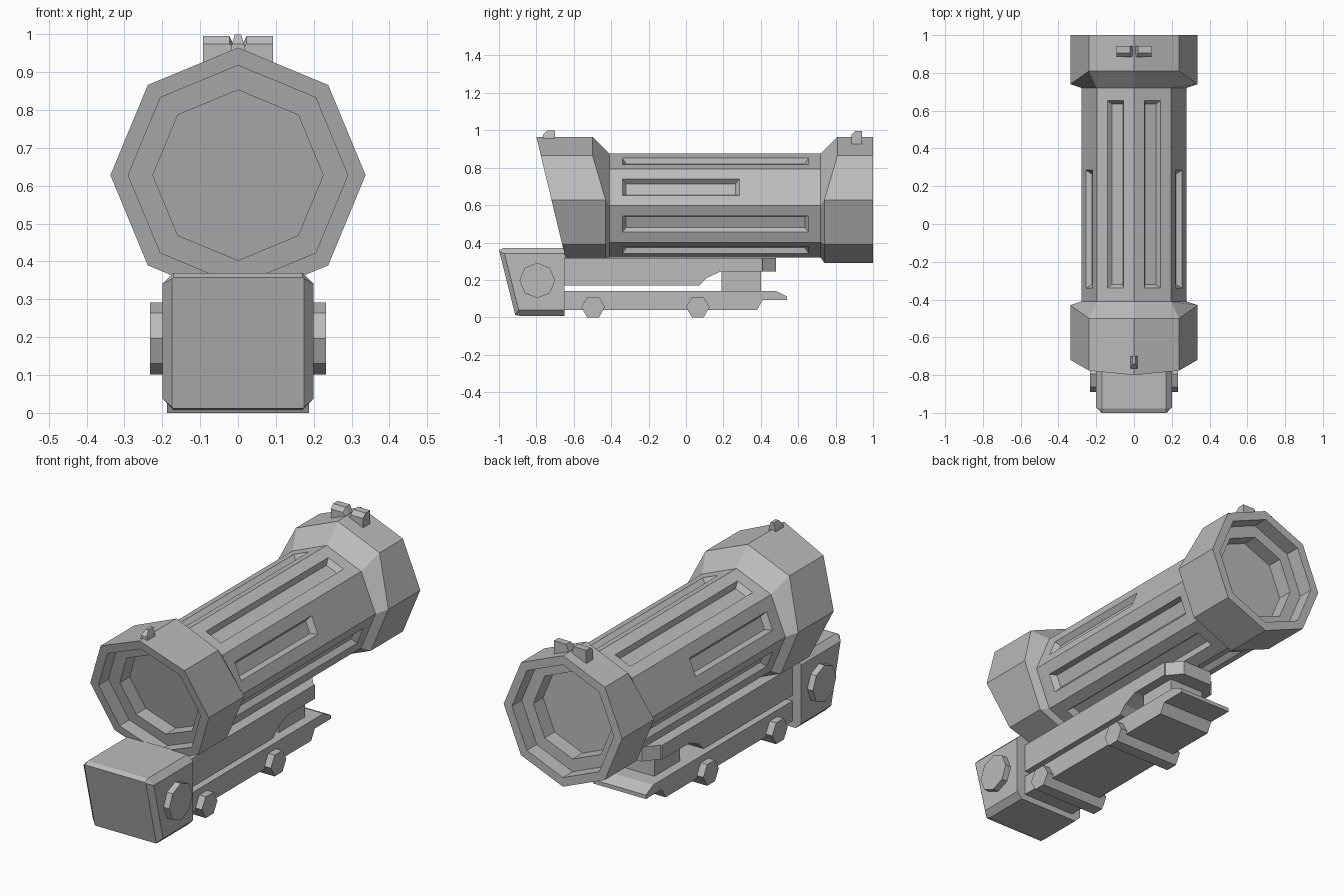
import bpy, bmesh
from math import sin, cos, pi
from mathutils import Vector

old = bpy.data.objects.get("Cube")
if old:
    bpy.data.objects.remove(old, do_unlink=True)

grey = bpy.data.materials.new("plain grey")
grey.use_nodes = True
COLOUR = (0.5, 0.5, 0.5, 1)
grey.diffuse_color = COLOUR
grey.node_tree.nodes["Principled BSDF"].inputs["Base Color"].default_value = COLOUR


def loft(bm, rings, start=True, end=True):
    """Skin a row of equal rings, with optional end caps."""
    rows = [[bm.verts.new(p) for p in ring] for ring in rings]
    n = len(rows[0])
    for a, b in zip(rows, rows[1:]):
        for i in range(n):
            j = (i + 1) % n
            bm.faces.new((a[i], a[j], b[j], b[i]))
    if start:
        bm.faces.new(rows[0])
    if end:
        bm.faces.new(rows[-1])


def finish(name, bm):
    bmesh.ops.remove_doubles(bm, verts=bm.verts, dist=0.0005)
    bmesh.ops.recalc_face_normals(bm, faces=bm.faces)
    mesh = bpy.data.meshes.new(name)
    bm.to_mesh(mesh)
    bm.free()
    mesh.materials.append(grey)
    obj = bpy.data.objects.new(name, mesh)
    bpy.context.scene.collection.objects.link(obj)
    return obj


def solid(name, rings):
    bm = bmesh.new()
    loft(bm, rings)
    return finish(name, bm)


def side_profile(name, points, sections):
    """Extrude a (y, z) outline through the x positions given."""
    return solid(name, [[(x, y, z) for y, z in points] for x in sections])


def polygon(n, r, y, z):
    return [(y + r * cos(2 * pi * k / n), z + r * sin(2 * pi * k / n)) for k in range(n)]


def octagon(r, zc, y_of_z):
    pts = [(r * cos(k * pi / 4), zc + r * sin(k * pi / 4)) for k in range(8)]
    return [Vector((x, y_of_z(z), z)) for x, z in pts]


# Tube: recessed ends, flared rings and a grooved middle
RING_Z, TUBE_Z = 0.628, 0.597
RING_R, TUBE_R, LIP_R, LENS_R = 0.337, 0.278, 0.29, 0.225


def slanted(depth):
    return lambda z: -0.8 + 0.24 * (0.965 - z) + depth


def flat(y):
    return lambda z: y


def stepped(high, low):
    return lambda z: high if z > 0.7 else low


def flared_end(bm, face, shoulder, neck_y):
    recess = [(LENS_R, 0.16), (LENS_R, 0.08), (LIP_R, 0.08), (LIP_R, 0), (RING_R, 0)]
    rings = [octagon(r, RING_Z, face(d)) for r, d in recess]
    rings.append(octagon(RING_R, RING_Z, shoulder))
    rings.append(octagon(TUBE_R, TUBE_Z, flat(neck_y)))
    loft(bm, rings, end=False)


FRONT, BACK = -0.41, 0.72
bm = bmesh.new()
flared_end(bm, slanted, stepped(-0.5, -0.43), FRONT)
flared_end(bm, lambda d: flat(1 - d), stepped(0.81, 0.74), BACK)
corners = octagon(TUBE_R, TUBE_Z, flat(0))
for k in range(8):
    a, b = corners[k], corners[(k + 1) % 8]
    inward = (Vector((0, 0, TUBE_Z)) - (a + b) / 2).normalized()
    stop = 0.285 if k in (0, 3) else 0.655

    def panel(u, y0, y1, depth):
        p, q = a.lerp(b, u), a.lerp(b, 1 - u)
        return [v + Vector((0, y, 0)) + inward * depth
                for v, y in ((p, y0), (q, y0), (q, y1), (p, y1))]

    loft(bm, [panel(0, FRONT, BACK, 0), panel(0.28, -0.34, stop, 0),
              panel(0.35, -0.32, stop - 0.02, 0.028)], start=False)
finish("scope_tube", bm)

# Front sight post
solid("front_sight", [[(-w, y0, z), (w, y0, z), (w, y1, z), (-w, y1, z)]
                      for w, y0, y1, z in ((0.022, -0.765, -0.7, 0.945),
                                           (0.016, -0.765, -0.7, 0.975),
                                           (0.008, -0.74, -0.7, 1.0))])


# Rear sight with a notch
def notch_ring(y, top):
    half = [(0.092, 0.925), (0.092, top), (0.022, top), (0.005, 0.955)]
    return [(x, y, z) for x, z in half] + [(-x, y, z) for x, z in reversed(half)]


solid("rear_sight", [notch_ring(0.885, 0.975), notch_ring(0.905, 0.995),
                     notch_ring(0.942, 0.995)])


# Front housing: raked face with chamfered rim
def housing_ring(w, low, high, cut, y_of_z):
    half = [(w - cut, low), (w, low + cut), (w, high - cut), (w - cut, high)]
    pts = half + [(-x, z) for x, z in reversed(half)]
    return [(x, y_of_z(z), z) for x, z in pts]


solid("front_housing", [
    housing_ring(0.175, 0.012, 0.358, 0.004, lambda z: -0.91 - 0.25 * z),
    housing_ring(0.2, 0.008, 0.37, 0.03, lambda z: -0.885 - 0.25 * z),
    housing_ring(0.2, 0.008, 0.37, 0.03, flat(-0.65))])
side_profile("housing_knobs", polygon(8, 0.095, -0.795, 0.197), (-0.232, 0.232))

# Upper rail with a tapered tail
rail = [(-0.66, 0.17), (0.07, 0.17), (0.11, 0.21), (0.185, 0.245),
        (0.41, 0.245), (0.41, 0.318), (-0.66, 0.318)]
side_profile("upper_rail", rail, (-0.15, 0.15))
solid("upper_rail_tail", [[(-w, y, 0.245), (w, y, 0.245), (w, y, 0.318), (-w, y, 0.318)]
                          for y, w in ((0.4, 0.15), (0.48, 0.085))])

# Pillar joining the rails
side_profile("rail_pillar", [(0.19, 0.13), (0.4, 0.13), (0.4, 0.25), (0.19, 0.25)],
             (-0.1, 0.1))

# Lower rail and cross bolts
lower = [(-0.66, 0.04), (0.38, 0.04), (0.41, 0.092), (0.54, 0.092),
         (0.54, 0.112), (0.48, 0.142), (-0.66, 0.142)]
side_profile("lower_rail", lower, (-0.15, 0.15))
for label, y in (("front", -0.497), ("rear", 0.063)):
    side_profile(label + "_cross_bolt", polygon(6, 0.063, y, 0.0546), (-0.187, 0.187))
